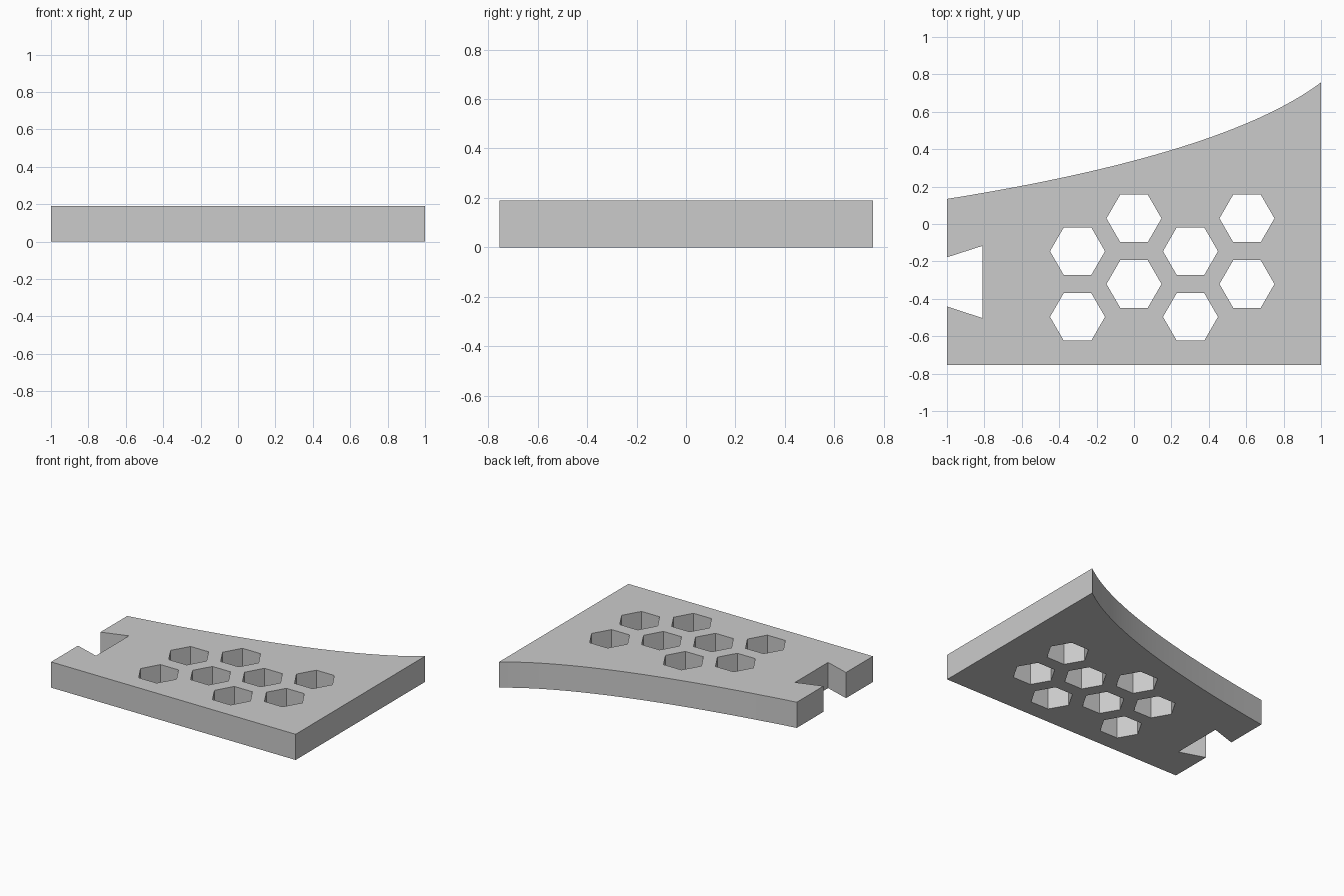
import bpy, bmesh, math

if "Cube" in bpy.data.objects:
    bpy.data.objects.remove(bpy.data.objects["Cube"])

THICK = 0.19
HEX_R = 0.147
PITCH_X, PITCH_Y = 0.302, 0.1755

# Material
grey = bpy.data.materials.new("light grey")
grey.diffuse_color = (0.6, 0.6, 0.6, 1)
grey.use_nodes = True
grey.node_tree.nodes["Principled BSDF"].inputs["Base Color"].default_value = grey.diffuse_color


def add_loop(curve, points):
    """Add a closed straight-sided outline to a 2D curve."""
    spline = curve.splines.new('POLY')
    spline.points.add(len(points) - 1)
    for p, (x, y) in zip(spline.points, points):
        p.co = (x, y, 0, 1)
    spline.use_cyclic_u = True


def sweep(a, b, c, steps=32):
    """Quadratic curve from a to c, pulled towards b."""
    result = []
    for i in range(steps + 1):
        t = i / steps
        result.append(tuple((1 - t) ** 2 * p + 2 * t * (1 - t) * q + t * t * r
                            for p, q, r in zip(a, b, c)))
    return result


profile = bpy.data.curves.new("plate_profile", 'CURVE')
profile.dimensions = '2D'
profile.fill_mode = 'BOTH'
profile.extrude = THICK / 2

# Outer outline: straight base, curved back edge, dovetail notch on the left
back_edge = sweep((1, 0.757), (0.486, 0.372), (-1, 0.134))
notch = [(-1, -0.178), (-0.81, -0.117), (-0.81, -0.503), (-1, -0.441)]
add_loop(profile, [(-1, -0.755), (1, -0.755)] + back_edge + notch)

# Honeycomb holes: (column, row) with staggered columns
for col, row in [(0, 0), (2, 0), (-1, 1), (1, 1), (0, 2), (2, 2), (-1, 3), (1, 3)]:
    cx, cy = col * PITCH_X, 0.03 - row * PITCH_Y
    add_loop(profile, [(cx + HEX_R * math.cos(k * math.pi / 3),
                        cy + HEX_R * math.sin(k * math.pi / 3)) for k in range(6)])

# Turn the profile into a solid plate standing on the floor
plate = bpy.data.objects.new("plate", profile)
bpy.context.collection.objects.link(plate)
bpy.context.view_layer.objects.active = plate
plate.select_set(True)
bpy.ops.object.convert(target='MESH')
plate = bpy.context.object
plate.name = "plate"

bm = bmesh.new()
bm.from_mesh(plate.data)
bmesh.ops.remove_doubles(bm, verts=bm.verts, dist=1e-4)
bmesh.ops.recalc_face_normals(bm, faces=bm.faces)
bmesh.ops.translate(bm, verts=bm.verts, vec=(0, 0, THICK / 2))
bm.to_mesh(plate.data)
bm.free()

plate.data.materials.clear()
plate.data.materials.append(grey)
bpy.ops.object.shade_smooth_by_angle(angle=math.radians(30))
